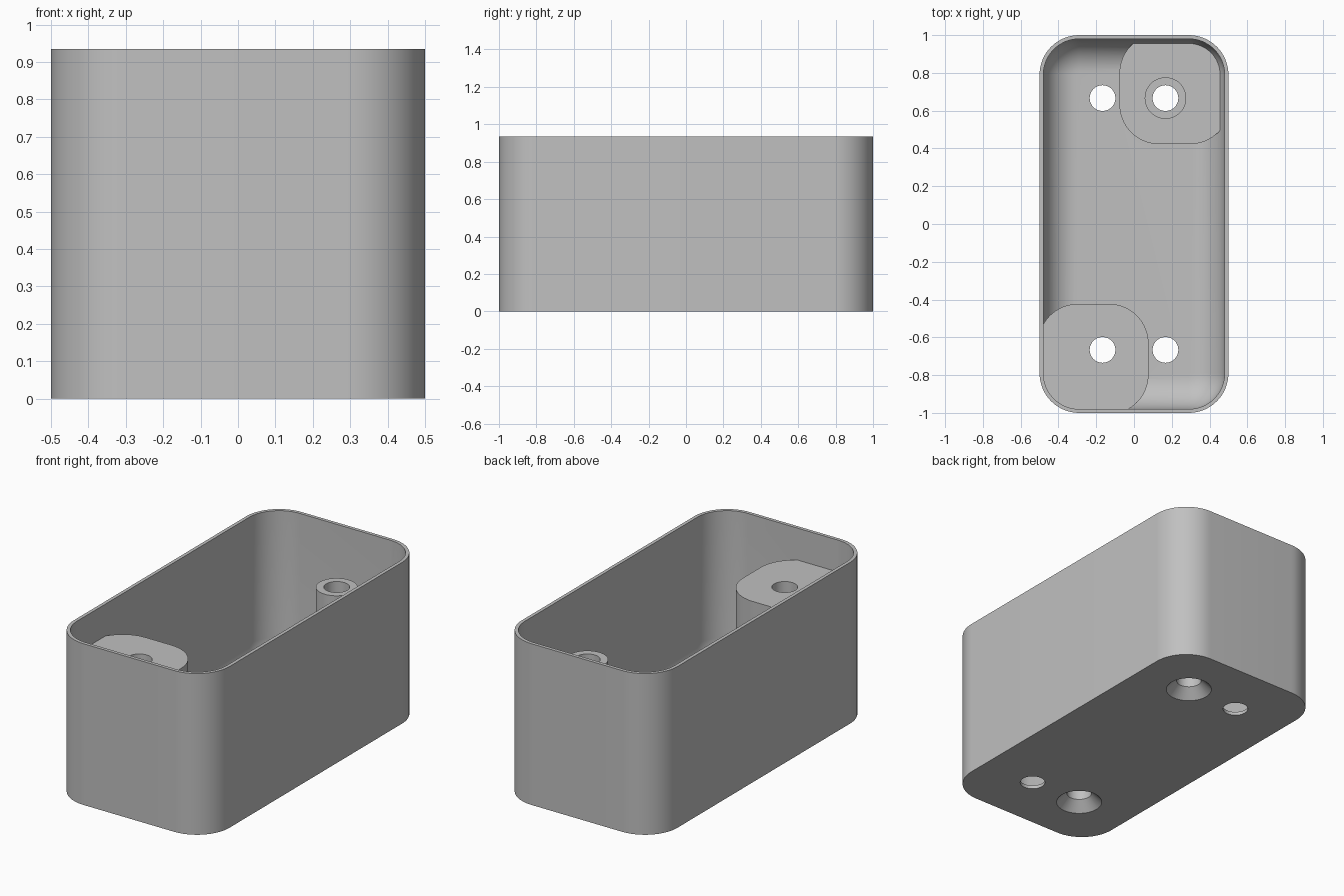
import bpy, bmesh, math

if "Cube" in bpy.data.objects:
    bpy.data.objects.remove(bpy.data.objects["Cube"])

HEIGHT, WALL, FLOOR = 0.935, 0.02, 0.02
CORNER, FILLET = 0.21, 0.18

grey = bpy.data.materials.new("plain_grey")
grey.use_nodes = True
colour = (0.53, 0.53, 0.53, 1)
grey.diffuse_color = colour
grey.node_tree.nodes["Principled BSDF"].inputs["Base Color"].default_value = colour


def outline(cx, cy, hx, hy, r, seg=16):
    """Rounded rectangle as a list of xy points."""
    pts = []
    for k, (sx, sy) in enumerate([(1, 1), (-1, 1), (-1, -1), (1, -1)]):
        for i in range(seg + 1):
            a = math.pi / 2 * (k + i / seg)
            pts.append((cx + sx * (hx - r) + r * math.cos(a),
                        cy + sy * (hy - r) + r * math.sin(a)))
    return pts


def circle(cx, cy, r, n=48):
    return [(cx + r * math.cos(2 * math.pi * i / n),
             cy + r * math.sin(2 * math.pi * i / n)) for i in range(n)]


def loft(name, rings):
    """Closed solid through a stack of (z, points) rings."""
    bm = bmesh.new()
    loops = [[bm.verts.new((x, y, z)) for x, y in pts] for z, pts in rings]
    n = len(loops[0])
    for a, b in zip(loops, loops[1:]):
        for i in range(n):
            j = (i + 1) % n
            bm.faces.new((a[i], a[j], b[j], b[i]))
    bm.faces.new(loops[0][::-1])
    bm.faces.new(loops[-1])
    me = bpy.data.meshes.new(name)
    bm.to_mesh(me)
    bm.free()
    me.materials.append(grey)
    ob = bpy.data.objects.new(name, me)
    bpy.context.collection.objects.link(ob)
    return ob


def subtract(target, cutter):
    """Cut one solid out of another and discard the cutter."""
    mod = target.modifiers.new("cut", 'BOOLEAN')
    mod.operation, mod.solver, mod.object = 'DIFFERENCE', 'EXACT', cutter
    bpy.context.view_layer.objects.active = target
    bpy.ops.object.modifier_apply(modifier=mod.name)
    bpy.data.objects.remove(cutter)


# Outer body
body = loft("open_box", [(z, outline(0, 0, 0.5, 1, CORNER)) for z in (0, HEIGHT)])

# Cavity with a filleted floor
rings = []
for i in range(13):
    a = math.pi / 2 * i / 12
    inset = WALL + FILLET * (1 - math.sin(a))
    rings.append((FLOOR + FILLET * (1 - math.cos(a)),
                  outline(0, 0, 0.5 - inset, 1 - inset, CORNER - inset)))
rings.append((HEIGHT + 0.1, rings[-1][1]))
cavity = loft("cavity", rings)

# Mounting bosses left standing: tall corner boss, low pad and tube
for s, top in ((-1, 0.75), (1, 0.11)):
    pts = outline(s * 0.215, s * 0.715, 0.292, 0.292, CORNER)
    subtract(cavity, loft("boss", [(-0.1, pts), (top, pts)]))
ring = circle(1 / 6, 2 / 3, 0.11)
subtract(cavity, loft("tube", [(-0.1, ring), (0.75, ring)]))
subtract(body, cavity)

# Screw holes, countersunk from below under the two bosses
for sx in (-1, 1):
    for sy in (-1, 1):
        c = (sx / 6, sy * 2 / 3)
        hole = circle(*c, 0.068)
        if sx == sy:
            rings = [(-0.02, circle(*c, 0.144)), (0.056, hole), (1, hole)]
        else:
            rings = [(-0.02, hole), (0.5, hole)]
        subtract(body, loft("hole", rings))

# Smooth shading with sharp edges
bpy.ops.object.select_all(action='DESELECT')
body.select_set(True)
bpy.context.view_layer.objects.active = body
bpy.ops.object.shade_smooth_by_angle(angle=math.radians(30))
